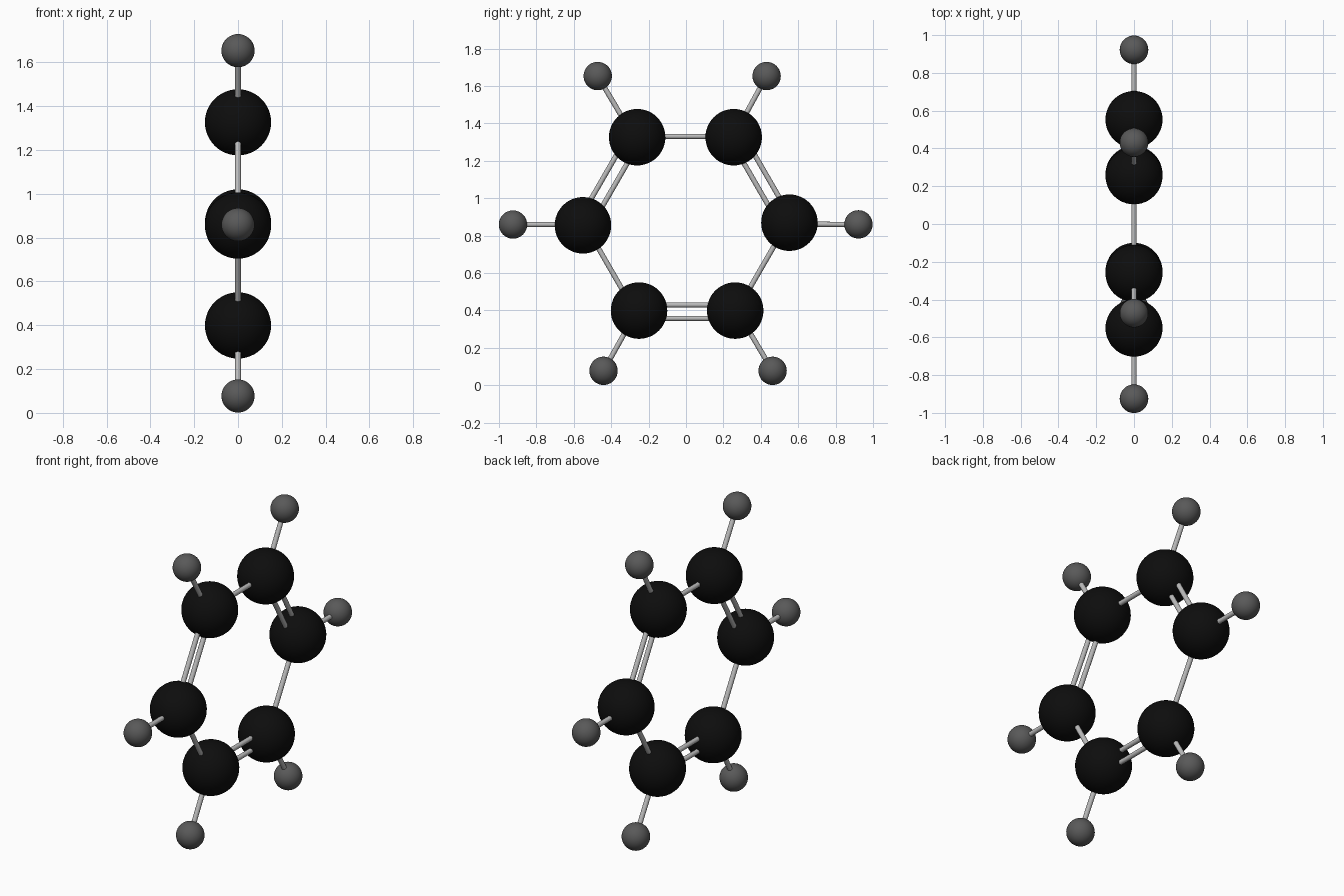
import bpy
from math import cos, sin, radians
from mathutils import Vector

if "Cube" in bpy.data.objects:
    bpy.data.objects.remove(bpy.data.objects["Cube"])

BALL_R, SMALL_R, ROD_R = 0.151, 0.0757, 0.0137
HUB = Vector((0, -0.002, 0.862))
RING_R, PAIR_GAP = 0.541, 0.036


def material(name, v):
    m = bpy.data.materials.new(name)
    m.diffuse_color = (v, v, v, 1)
    m.use_nodes = True
    m.node_tree.nodes["Principled BSDF"].inputs["Base Color"].default_value = m.diffuse_color
    return m


black = material("black", 0.004)
dark_grey = material("dark_grey", 0.1)
light_grey = material("light_grey", 0.5)


def finish(name, mat):
    ob = bpy.context.object
    ob.name = name
    ob.data.materials.append(mat)
    bpy.ops.object.shade_smooth_by_angle(angle=radians(40))


def ball(name, y, z, r, mat):
    bpy.ops.mesh.primitive_uv_sphere_add(segments=48, ring_count=24, radius=r, location=(0, y, z))
    finish(name, mat)


def rod(name, a, b):
    d = b - a
    bpy.ops.mesh.primitive_cylinder_add(vertices=24, radius=ROD_R, depth=d.length,
                                        location=(a + b) / 2,
                                        rotation=d.to_track_quat('Z', 'Y').to_euler())
    finish(name, light_grey)


# Atom centres (y, z), counter-clockwise from the right
carbons = [(0.553, 0.869), (0.255, 1.326), (-0.261, 1.326),
           (-0.551, 0.855), (-0.251, 0.399), (0.263, 0.399)]
hydrogens = [(0.922, 0.860), (0.431, 1.653), (-0.472, 1.653),
             (-0.925, 0.859), (-0.441, 0.077), (0.463, 0.077)]
corners = [HUB + RING_R * Vector((0, cos(radians(60 * i)), sin(radians(60 * i))))
           for i in range(6)]

for i in range(6):
    ball(f"carbon_{i + 1}", *carbons[i], BALL_R, black)
    ball(f"hydrogen_{i + 1}", *hydrogens[i], SMALL_R, dark_grey)
    # Outer bond, pointing from the hydrogen towards the ring centre
    h = Vector((0, *hydrogens[i]))
    rod(f"outer_bond_{i + 1}", h, HUB + (h - HUB).normalized() * RING_R)
    # Ring bond, alternating double and single
    a, b = corners[i], corners[(i + 1) % 6]
    out = ((a + b) / 2 - HUB).normalized() * PAIR_GAP
    if i % 2 == 0:
        rod(f"double_bond_{i + 1}_outer", a + out, b + out)
        rod(f"double_bond_{i + 1}_inner", a - out, b - out)
    else:
        rod(f"single_bond_{i + 1}", a, b)
